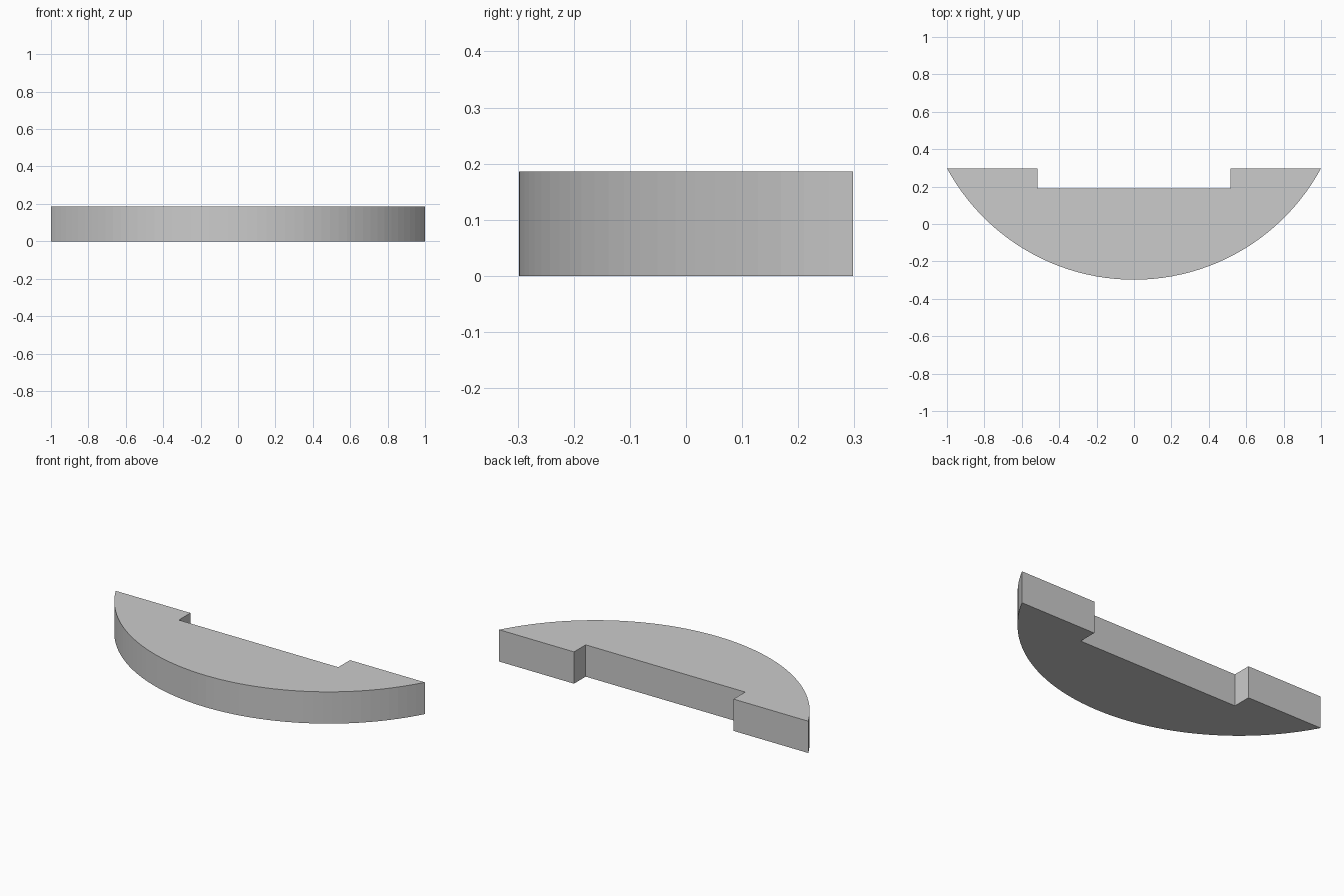
import bpy
import bmesh
import math

cube = bpy.data.objects.get("Cube")
if cube:
    bpy.data.objects.remove(cube, do_unlink=True)

HALF_WIDTH, HALF_DEPTH, HEIGHT = 1.0, 0.298, 0.186
NOTCH_X, NOTCH_Y = 0.516, 0.19
ARC_STEPS = 48

# Single plain grey
grey = bpy.data.materials.new("plain_grey")
grey.use_nodes = True
colour = (0.6, 0.6, 0.6, 1)
grey.diffuse_color = colour
grey.node_tree.nodes["Principled BSDF"].inputs["Base Color"].default_value = colour

# Curved front: circular arc through both back corners
sagitta = 2 * HALF_DEPTH
radius = (HALF_WIDTH ** 2 + sagitta ** 2) / (2 * sagitta)
centre_y = radius - HALF_DEPTH
half_angle = math.asin(HALF_WIDTH / radius)
outline = []
for i in range(ARC_STEPS + 1):
    angle = half_angle * (2 * i / ARC_STEPS - 1)
    outline.append((radius * math.sin(angle), centre_y - radius * math.cos(angle)))

# Straight back with a shallow central notch
outline += [(NOTCH_X, HALF_DEPTH), (NOTCH_X, NOTCH_Y),
            (-NOTCH_X, NOTCH_Y), (-NOTCH_X, HALF_DEPTH)]

# Extrude the outline into a solid slab
bm = bmesh.new()
base = bm.faces.new([bm.verts.new((x, y, 0)) for x, y in outline])
result = bmesh.ops.extrude_face_region(bm, geom=[base], use_keep_orig=True)
top_verts = [v for v in result["geom"] if isinstance(v, bmesh.types.BMVert)]
bmesh.ops.translate(bm, verts=top_verts, vec=(0, 0, HEIGHT))
bmesh.ops.recalc_face_normals(bm, faces=bm.faces)

mesh = bpy.data.meshes.new("curved_slab")
bm.to_mesh(mesh)
bm.free()
mesh.materials.append(grey)
slab = bpy.data.objects.new("curved_slab", mesh)
bpy.context.collection.objects.link(slab)
